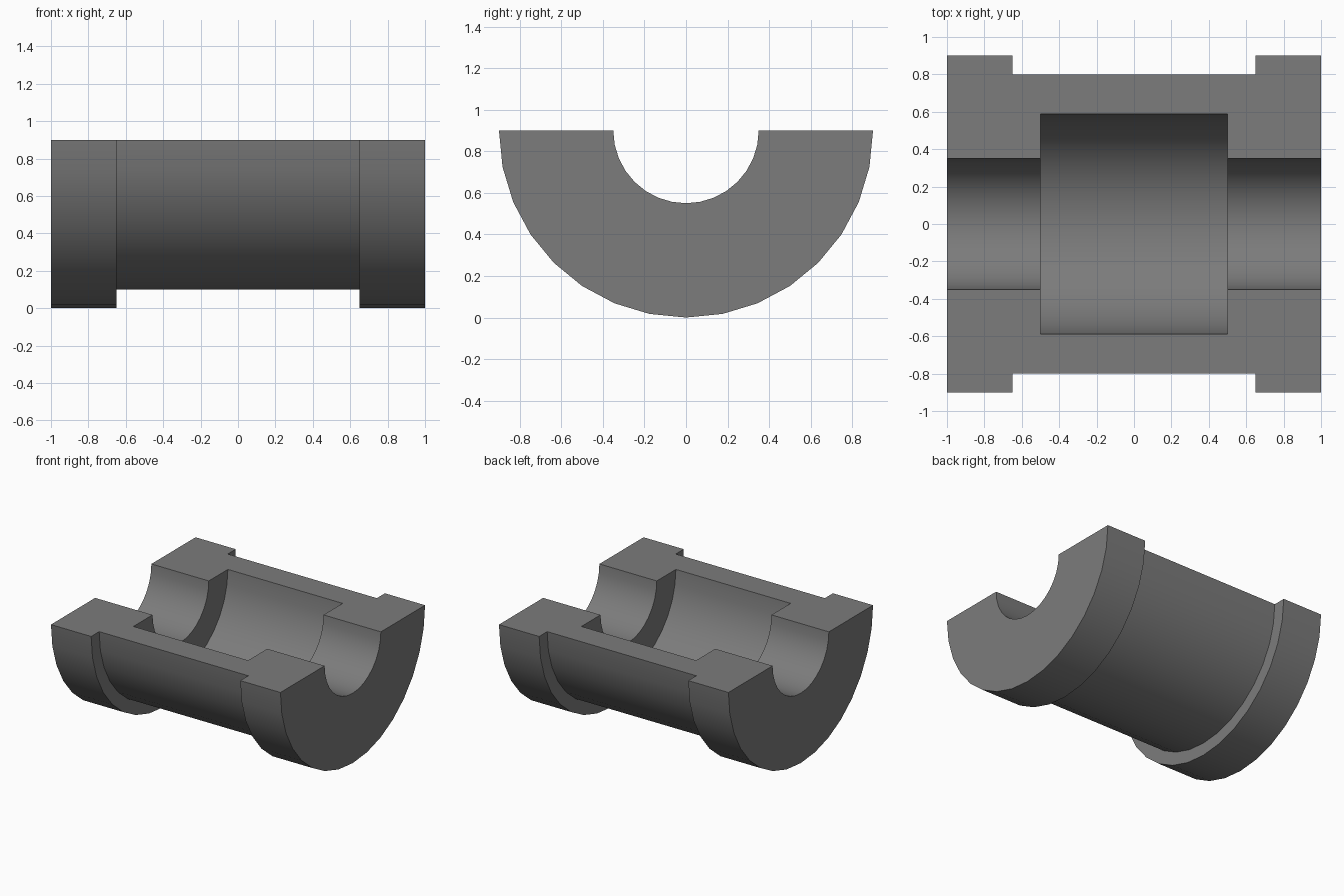
import bpy, bmesh, math

if "Cube" in bpy.data.objects:
    bpy.data.objects.remove(bpy.data.objects["Cube"])

AXIS_Z = 0.9      # height of the bearing axis and the flat split face
SEGMENTS = 16     # steps in the half turn

# Half of the wall section as (x, radius); mirrored to close the loop
half = [(0.5, 0.588), (0.5, 0.35), (1.0, 0.35), (1.0, 0.9), (0.65, 0.9), (0.65, 0.8)]
section = half + [(-x, r) for x, r in reversed(half)]

# Sweep the section half a turn below the axis
bm = bmesh.new()
rings = []
for i in range(SEGMENTS + 1):
    a = math.pi * i / SEGMENTS
    rings.append([bm.verts.new((x, r * math.cos(a), AXIS_Z - r * math.sin(a)))
                  for x, r in section])
n = len(section)
for r0, r1 in zip(rings, rings[1:]):
    for j in range(n):
        k = (j + 1) % n
        bm.faces.new((r0[j], r0[k], r1[k], r1[j]))

# Flat split faces on both sides
bm.faces.new(rings[0])
bm.faces.new(rings[-1])
bmesh.ops.recalc_face_normals(bm, faces=bm.faces)

mesh = bpy.data.meshes.new("half_bearing_shell")
bm.to_mesh(mesh)
bm.free()
shell = bpy.data.objects.new("half_bearing_shell", mesh)
bpy.context.collection.objects.link(shell)

# Dark grey metal
metal = bpy.data.materials.new("dark_metal")
metal.diffuse_color = (0.2, 0.2, 0.2, 1.0)
metal.use_nodes = True
metal.node_tree.nodes["Principled BSDF"].inputs["Base Color"].default_value = metal.diffuse_color
mesh.materials.append(metal)

# Smooth curved walls, crisp edges
bpy.context.view_layer.objects.active = shell
shell.select_set(True)
bpy.ops.object.shade_smooth_by_angle(angle=math.radians(30))
